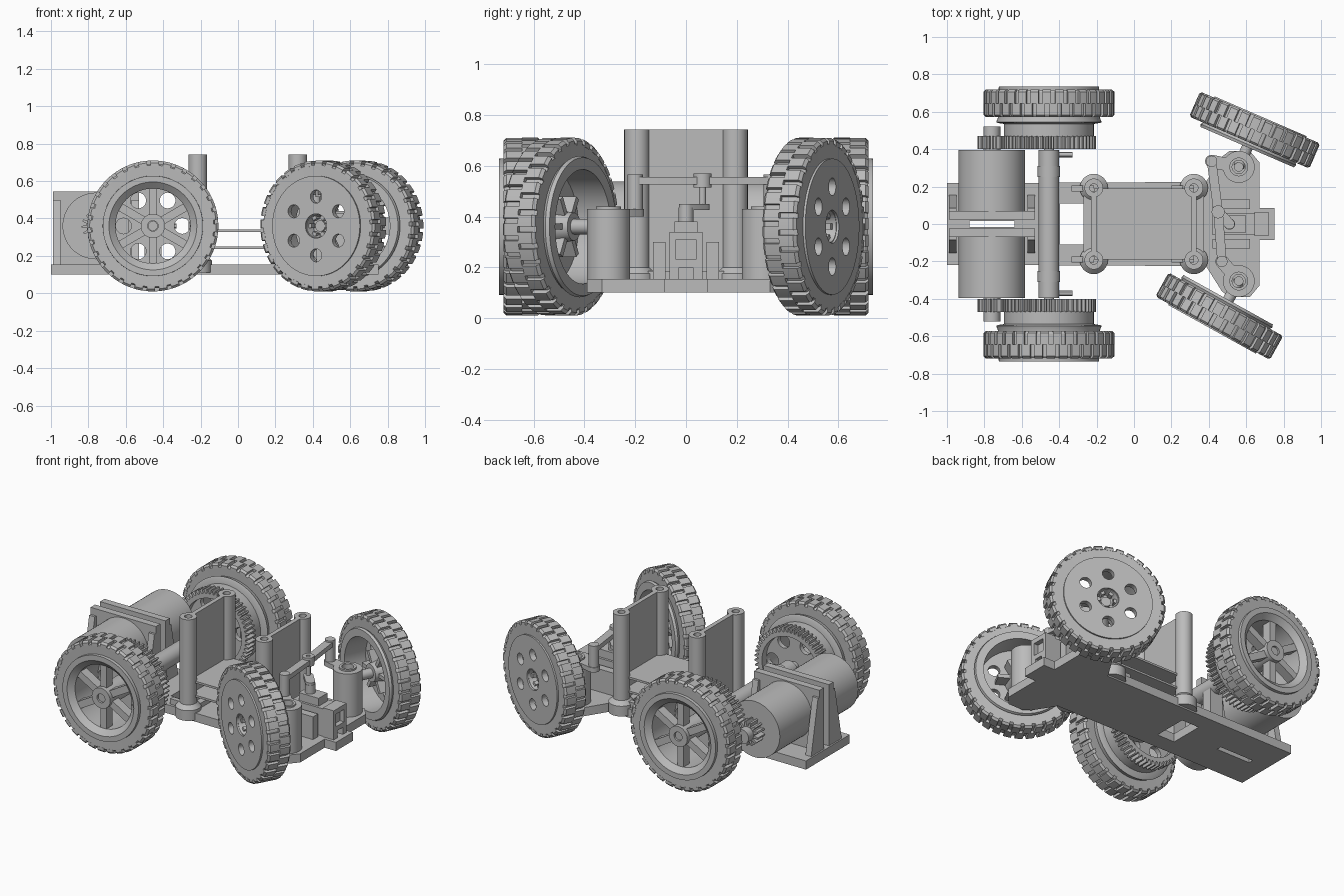
import bpy, bmesh, math
from math import pi, cos, sin, radians
from mathutils import Matrix, Vector

cube = bpy.data.objects.get("Cube")
if cube:
    bpy.data.objects.remove(cube)

grey = bpy.data.materials.new("mid_grey")
grey.use_nodes = True
grey.diffuse_color = (0.5, 0.5, 0.5, 1)
grey.node_tree.nodes["Principled BSDF"].inputs["Base Color"].default_value = (0.5, 0.5, 0.5, 1)
parts = []


def finish(name, bm, matrix=None):
    bmesh.ops.recalc_face_normals(bm, faces=bm.faces)
    if matrix:
        bm.transform(matrix)
    mesh = bpy.data.meshes.new(name)
    bm.to_mesh(mesh)
    bm.free()
    mesh.materials.append(grey)
    ob = bpy.data.objects.new(name, mesh)
    bpy.context.collection.objects.link(ob)
    parts.append(ob)
    return ob


def add_box(bm, lo, hi, matrix=Matrix()):
    lo, hi = Vector(lo), Vector(hi)
    size = Matrix.Diagonal((*(hi - lo), 1))
    bmesh.ops.create_cube(bm, size=1, matrix=matrix @ Matrix.Translation((lo + hi) / 2) @ size)


def add_sweep(bm, profile, a0=0.0, a1=2 * pi, steps=64):
    """Turn a closed (radius, z) profile around z, fully or through an arc."""
    full = a1 - a0 > 6.28
    rings = []
    for i in range(steps if full else steps + 1):
        a = a0 + (a1 - a0) * i / steps
        rings.append([bm.verts.new((r * cos(a), r * sin(a), z)) for r, z in profile])
    n = len(profile)
    for i in range(steps):
        p, q = rings[i], rings[(i + 1) % len(rings)]
        for j in range(n):
            bm.faces.new((p[j], p[(j + 1) % n], q[(j + 1) % n], q[j]))
    if not full:
        bm.faces.new(rings[0])
        bm.faces.new(rings[-1])


def add_prism(bm, outline, z0, z1):
    low = [bm.verts.new((x, y, z0)) for x, y in outline]
    high = [bm.verts.new((x, y, z1)) for x, y in outline]
    bm.faces.new(low)
    bm.faces.new(high)
    for i in range(len(low)):
        j = (i + 1) % len(low)
        bm.faces.new((low[i], low[j], high[j], high[i]))


def box(name, lo, hi):
    bm = bmesh.new()
    add_box(bm, lo, hi)
    return finish(name, bm)


def lathe(name, profile, matrix=None, steps=64):
    bm = bmesh.new()
    add_sweep(bm, profile, steps=steps)
    return finish(name, bm, matrix)


def prism(name, outline, z0, z1, matrix=None):
    bm = bmesh.new()
    add_prism(bm, outline, z0, z1)
    return finish(name, bm, matrix)


def rod(name, r, p0, p1, segments=32):
    p0, p1 = Vector(p0), Vector(p1)
    d = p1 - p0
    bm = bmesh.new()
    bmesh.ops.create_cone(bm, cap_ends=True, segments=segments, radius1=r, radius2=r, depth=d.length)
    turn = d.to_track_quat('Z', 'Y').to_matrix().to_4x4()
    return finish(name, bm, Matrix.Translation((p0 + p1) / 2) @ turn)


def link(name, p, q, r, z0, z1):
    """Flat bar with rounded ends."""
    p, q = Vector(p), Vector(q)
    a = math.atan2(q.y - p.y, q.x - p.x)
    pts = []
    for c, start in ((q, a - pi / 2), (p, a + pi / 2)):
        pts += [(c.x + r * cos(start + pi * i / 8), c.y + r * sin(start + pi * i / 8)) for i in range(9)]
    return prism(name, pts, z0, z1)


def gear_outline(teeth, root, tip):
    step = 2 * pi / teeth
    return [(r * cos((k + f) * step), r * sin((k + f) * step)) for k in range(teeth)
            for r, f in ((root, 0), (root, .35), (tip, .5), (tip, .8))]


def cut(ob, cutter):
    mod = ob.modifiers.new("cut", 'BOOLEAN')
    mod.operation, mod.object, mod.solver = 'DIFFERENCE', cutter, 'EXACT'
    bpy.context.view_layer.update()
    result = bpy.data.meshes.new_from_object(ob.evaluated_get(bpy.context.evaluated_depsgraph_get()))
    ob.modifiers.clear()
    ob.data = result
    parts.remove(cutter)
    bpy.data.objects.remove(cutter)


def holed_disc(name, r, bore, z0, z1, hole, offset, matrix):
    ob = lathe(name, [(bore, z0), (r, z0), (r, z1), (bore, z1)], matrix)
    bm = bmesh.new()
    for k in range(6):
        a = offset + k * pi / 3
        bmesh.ops.create_cone(bm, cap_ends=True, segments=24, radius1=hole, radius2=hole, depth=1,
                              matrix=Matrix.Translation((.157 * cos(a), .157 * sin(a), (z0 + z1) / 2))
                              @ Matrix.Diagonal((1, 1, 3 * (z1 - z0), 1)))
    cut(ob, finish("cutter", bm, matrix))


def place(centre, outward):
    turn = Vector(outward).to_track_quat('Z', 'Y').to_matrix().to_4x4()
    return Matrix.Translation(centre) @ turn


def spokes(name, r0, r1, half, z0, z1, offset, matrix):
    bm = bmesh.new()
    for k in range(6):
        add_box(bm, (r0, -half, z0), (r1, half, z1), Matrix.Rotation(offset + k * pi / 3, 4, 'Z'))
    finish(name, bm, matrix)


def tyre(name, m):
    bm = bmesh.new()
    add_sweep(bm, [(.265, -.07), (.325, -.072), (.333, -.06), (.333, .06), (.325, .072), (.265, .07)], steps=96)
    pitch = 2 * pi / 32
    for s, shift in ((-1, 0), (1, .5)):
        tread = [(.32, 0), (.35, 0), (.35, s * .062), (.338, s * .073), (.32, s * .073)]
        for k in range(32):
            a = (k + shift) * pitch
            add_sweep(bm, tread, a, a + .68 * pitch, 2)
    finish(name, bm, m)


# Rear wheels with their drive gears
AXLE_X, AXLE_Z = -.455, .36
for side, s in (("left", 1), ("right", -1)):
    m = place((AXLE_X, s * .645, AXLE_Z), (0, s, 0))
    tyre(f"{side}_rear_tyre", m)
    lathe(f"{side}_rear_rim", [(.2, .06), (.235, .09), (.268, .09), (.272, -.075), (.282, -.1), (.272, -.105),
                               (.24, -.11), (.24, -.18), (.2, -.18)], m)
    spokes(f"{side}_rear_spokes", .04, .215, .022, .0, .06, pi / 6, m)
    lathe(f"{side}_rear_hub", [(.028, -.2), (.065, -.2), (.065, .085), (.028, .085)], m, 32)
    holed_disc(f"{side}_gear_web", .215, .04, -.2, -.17, .042, 0, m)
    gear = prism(f"{side}_drive_gear", gear_outline(52, .228, .252), -.245, -.175, m)
    cut(gear, lathe("cutter", [(.001, -.3), (.2, -.3), (.2, -.1), (.001, -.1)], m))
    # Motor, pinion and its collar
    rod(f"{side}_motor", .178, (-.76, s * .07, .36), (-.76, s * .395, .36), 64)
    rod(f"{side}_motor_shaft", .045, (-.76, s * .38, .36), (-.76, s * .52, .36))
    prism(f"{side}_pinion", gear_outline(13, .05, .076), -.035, .035, place((-.76, s * .435, .36), (0, s, 0)))
    # Motor mount with tapered gussets
    box(f"{side}_motor_plate", (-.99, s * .025, .15), (-.53, s * .07, .545))
    for x in (-.99, -.57):
        bm = bmesh.new()
        add_prism(bm, [(s * .07, .15), (s * .155, .15), (s * .085, .5), (s * .07, .5)], 0, .04)
        finish(f"{side}_motor_gusset", bm, Matrix(((0, 0, 1, x), (1, 0, 0, 0), (0, 1, 0, 0), (0, 0, 0, 1))))
    # Axle carrier and its catch
    box(f"{side}_axle_support", (-.5, s * .13, .12), (-.41, s * .2, .35))
    lathe(f"{side}_axle_collar", [(.03, -.03), (.06, -.03), (.06, .03), (.03, .03)],
          place((AXLE_X, s * .28, AXLE_Z), (0, s, 0)), 32)
    rod(f"{side}_axle_catch", .014, (-.42, s * .37, .36), (-.33, s * .37, .36), 12)
rod("rear_axle_tube", .055, (AXLE_X, -.395, AXLE_Z), (AXLE_X, .395, AXLE_Z))
rod("rear_axle", .026, (AXLE_X, -.72, AXLE_Z), (AXLE_X, .72, AXLE_Z))

# Chassis plate with the motor slot and the square opening
half = [(-1, .22), (-.53, .22), (.385, .225), (.47, .36), (.51, .39), (.62, .39), (.67, .33), (.67, .085), (.75, .085)]
chassis = prism("chassis_plate", half + [(x, -y) for x, y in reversed(half)], .1, .155)
cut(chassis, box("cutter", (-.88, -.016, 0), (-.64, .016, .3)))
cut(chassis, box("cutter", (-.395, -.11, 0), (-.27, .11, .3)))

# Tower posts, walls and shelves
for end, x in (("rear", -.215), ("front", .32)):
    for side, s in (("left", 1), ("right", -1)):
        lathe(f"{end}_{side}_post", [(.022, .11), (.075, .11), (.075, .175), (.05, .2), (.05, .742), (.022, .742)],
              Matrix.Translation((x, s * .193, 0)), 32)
        box(f"{end}_{side}_clamp", (x - .12, s * .175, .15), (x, s * .205, .19))
    box(f"{end}_wall", (x - .014, -.16, .155), (x + .014, .16, .742))
    box(f"{end}_wall_foot", (x - .055, -.15, .15), (x + .055, .15, .185))
for z in (.238, .327):
    box("shelf", (-.215, -.19, z), (.32, .19, z + .013))

# Steered front wheels on upright knuckles
for side, s, steer, arm_end in (("left", 1, 23.4, (.415, .335)), ("right", -1, 29, (.47, -.2))):
    a = radians(steer)
    out = Vector((s * sin(a), s * cos(a), 0))
    pivot = Vector((.56, s * .305, .36))
    m = place(pivot + out * .215, out)
    tyre(f"{side}_front_tyre", m)
    lathe(f"{side}_front_rim", [(.225, .05), (.225, -.1), (.272, -.1), (.278, -.085), (.268, -.07), (.268, .08),
                                (.225, .08)], m)
    holed_disc(f"{side}_front_disc", .23, .065, .045, .08, .035, pi / 6, m)
    lathe(f"{side}_front_hub", [(.03, -.06), (.055, -.06), (.075, .07), (.062, .07), (.05, .02), (.03, .02)], m, 32)
    spokes(f"{side}_front_blades", .04, .13, .012, -.04, .055, 0, m)
    rod(f"{side}_stub_axle", .03, pivot, pivot + out * .25, 24)
    lathe(f"{side}_knuckle", [(.035, .15), (.085, .15), (.085, .43), (.05, .43), (.05, .44), (.035, .44)],
          Matrix.Translation((pivot.x, pivot.y, 0)), 48)
    rod(f"{side}_king_pin", .025, (pivot.x, pivot.y, .1), (pivot.x, pivot.y, .4), 24)
    link(f"{side}_steering_arm", pivot.xy + (Vector(arm_end) - pivot.xy) * .5, arm_end, .035, .4, .43)
    rod(f"{side}_arm_pin", .03, (*arm_end, .42), (*arm_end, .565), 24)

# Tie rod, servo and horn
link("tie_rod_left", (.415, .335), (.45, .065), .025, .525, .555)
link("tie_rod_right", (.45, .065), (.47, -.2), .025, .525, .555)
lathe("tie_rod_collar", [(.012, .515), (.035, .515), (.035, .57), (.012, .57)], Matrix.Translation((.45, .065, 0)), 24)
rod("horn_pin", .014, (.45, .065, .43), (.45, .065, .565), 16)
link("servo_horn", (.51, .0), (.45, .065), .028, .425, .45)
rod("servo_knob", .03, (.51, 0, .35), (.51, 0, .435), 24)
box("servo_body", (.42, -.06, .15), (.66, .06, .33))
box("servo_neck", (.46, -.045, .33), (.6, .045, .38))
bracket = box("servo_bracket", (.645, -.065, .15), (.72, .065, .34))
cut(bracket, box("cutter", (.68, -.028, .14), (.8, .028, .2)))
cut(bracket, box("cutter", (.69, -.04, .23), (.8, .04, .31)))
for s in (1, -1):
    box("servo_side_rib", (.42, s * .08, .15), (.62, s * .13, .3))

# Smooth the round surfaces, keep the edges crisp
bpy.ops.object.select_all(action='DESELECT')
for ob in parts:
    ob.select_set(True)
bpy.context.view_layer.objects.active = parts[0]
bpy.ops.object.shade_smooth_by_angle(angle=radians(30))
